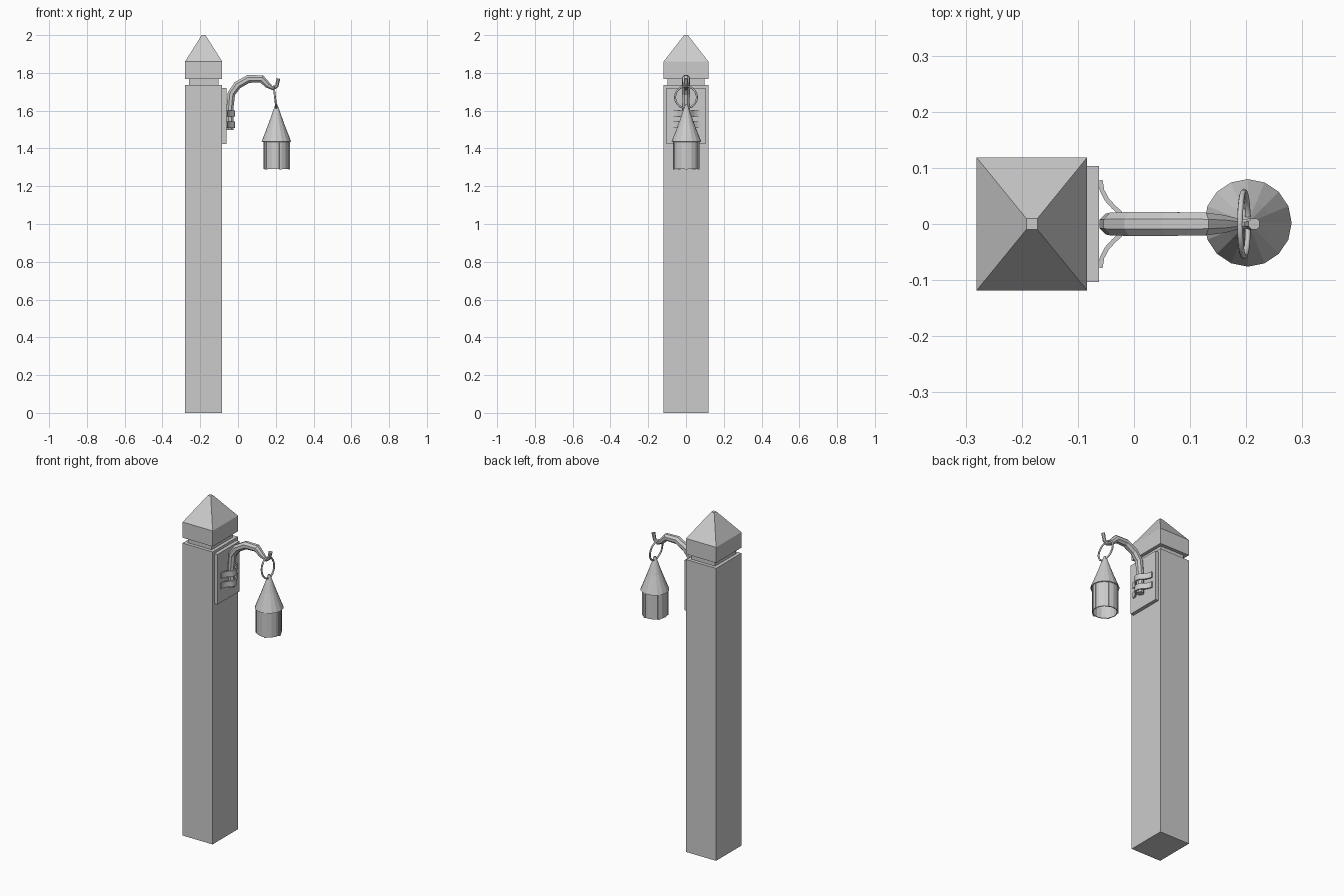
import bpy, bmesh
from math import sin, cos, pi, radians, atan2
from mathutils import Vector

if "Cube" in bpy.data.objects:
    bpy.data.objects.remove(bpy.data.objects["Cube"], do_unlink=True)

grey = bpy.data.materials.new("plain_grey")
grey.use_nodes = True
colour = (0.6, 0.6, 0.6, 1)
grey.diffuse_color = colour
grey.node_tree.nodes["Principled BSDF"].inputs["Base Color"].default_value = colour


def make(name, bm):
    bmesh.ops.recalc_face_normals(bm, faces=bm.faces)
    mesh = bpy.data.meshes.new(name)
    bm.to_mesh(mesh)
    bm.free()
    mesh.materials.append(grey)
    obj = bpy.data.objects.new(name, mesh)
    bpy.context.collection.objects.link(obj)
    return obj


def loft(name, rings, caps=True):
    """Skin a list of point rings, optionally closing both ends."""
    bm = bmesh.new()
    loops = [[bm.verts.new(p) for p in ring] for ring in rings]
    n = len(loops[0])
    for a, b in zip(loops, loops[1:]):
        for i in range(n):
            j = (i + 1) % n
            bm.faces.new((a[i], a[j], b[j], b[i]))
    if caps:
        bm.faces.new(loops[0])
        bm.faces.new(loops[-1])
    return make(name, bm)


def rect(cx, hx, hy, z):
    return [(cx + sx * hx, sy * hy, z) for sx, sy in ((-1, -1), (1, -1), (1, 1), (-1, 1))]


def circle(r, z, n=16):
    return [(LX + r * cos(2 * pi * i / n), LY + r * sin(2 * pi * i / n), z) for i in range(n)]


# Square post, recessed neck and pyramid cap
PX, HX, HY = -0.182, 0.0985, 0.1185
loft("post", [rect(PX, HX, HY, z) for z in (0, 1.735)])
loft("post_neck", [rect(PX, HX - 0.02, HY - 0.02, z) for z in (1.73, 1.775)])
loft("post_cap", [rect(PX, HX, HY, 1.767), rect(PX, HX, HY, 1.86), rect(PX, 0.01, 0.01, 2.0)])

# Wall plate
loft("mounting_plate", [rect(-0.0735, 0.0115, 0.103, z) for z in (1.423, 1.72)])

# Bent arm ending in a hook: x, z, radius
path = [(-0.043, 1.497, 0.02), (-0.043, 1.61, 0.02), (-0.035, 1.69, 0.022),
        (-0.003, 1.735, 0.023), (0.055, 1.768, 0.023), (0.125, 1.768, 0.022),
        (0.158, 1.735, 0.017), (0.187, 1.716, 0.01), (0.205, 1.73, 0.01), (0.214, 1.77, 0.011)]
points = [Vector((x, 0, z)) for x, z, r in path]
rings = []
for k, p in enumerate(points):
    before = (p - points[k - 1]).normalized() if k else Vector()
    after = (points[k + 1] - p).normalized() if k + 1 < len(points) else Vector()
    t = (before + after).normalized()
    side, across = Vector((t.z, 0, -t.x)), Vector((0, 1, 0))
    r = path[k][2]
    rings.append([p + r * (side * cos(a) + across * sin(a))
                  for a in [(i + 0.5) * pi / 4 for i in range(8)]])
loft("hooked_arm", rings)

# Two strap clamps wrapped over the arm
half = [(0.078, -0.06), (0.06, -0.057), (0.043, -0.048), (0.03, -0.036), (0.02, -0.025), (0.008, -0.02)]
strap = half + [(-y, x) for y, x in reversed(half)]
for name, z in (("upper_clamp", 1.585), ("lower_clamp", 1.525)):
    sections = []
    for k, (y, x) in enumerate(strap):
        a, b = strap[max(k - 1, 0)], strap[min(k + 1, len(strap) - 1)]
        ang = atan2(b[1] - a[1], b[0] - a[0])
        ox, oy = 0.004 * cos(ang), -0.004 * sin(ang)
        sections.append([(x + s * ox, y + s * oy, z + h)
                         for s, h in ((-1, -0.017), (1, -0.017), (1, 0.017), (-1, 0.017))])
    loft(name, sections)

# Hanging ring
bpy.ops.mesh.primitive_torus_add(major_segments=24, minor_segments=8, major_radius=0.058,
                                 minor_radius=0.005, location=(0.196, 0, 1.671),
                                 rotation=(0, radians(83), 0))
ring = bpy.context.object
ring.name = "hanging_ring"
ring.data.materials.append(grey)
bpy.ops.object.shade_smooth_by_angle(angle=radians(50))

# Lantern: conical roof and hollow open-bottomed body
LX, LY = 0.203, 0.002
roof = loft("lantern_roof", [circle(0.078, 1.437), circle(0.04, 1.535), circle(0.006, 1.632)], False)
body = loft("lantern_body", [circle(0.069, 1.29), circle(0.069, 1.445)], False)
for shell in (roof, body):
    wall = shell.modifiers.new("wall", "SOLIDIFY")
    wall.thickness = 0.005
    wall.offset = -1

# Five upright ribs round the body
for k in range(5):
    a = 2 * pi * k / 5
    out, along = Vector((cos(a), sin(a), 0)), Vector((-sin(a), cos(a), 0))
    centre = Vector((LX, LY, 0))
    loft(f"lantern_rib_{k + 1}",
         [[centre + out * r + along * w + Vector((0, 0, z))
           for r, w in ((0.064, -0.007), (0.072, -0.007), (0.072, 0.007), (0.064, 0.007))]
          for z in (1.288, 1.44)])
